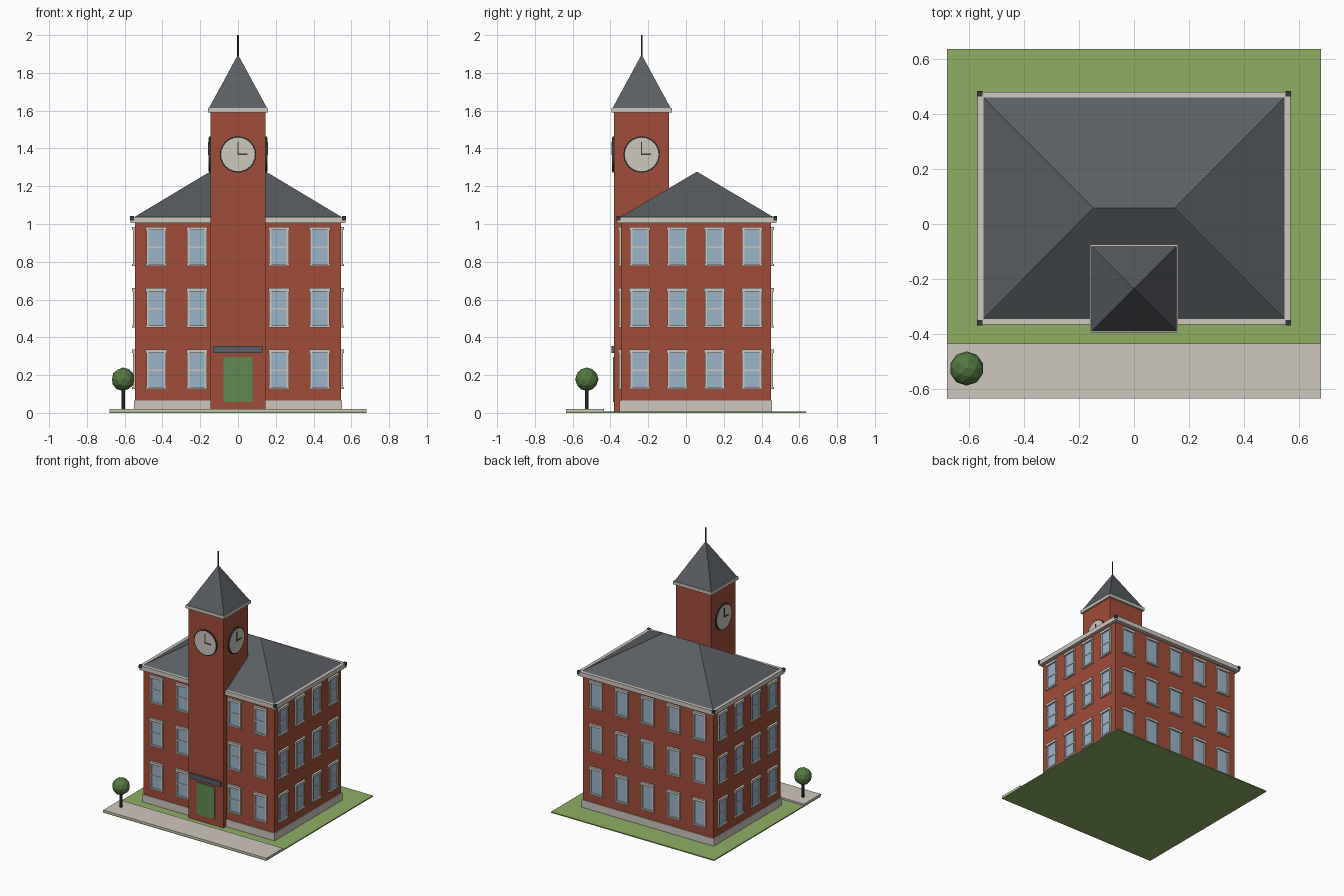
import bpy, bmesh, math
from mathutils import Matrix, Vector

if "Cube" in bpy.data.objects:
    bpy.data.objects.remove(bpy.data.objects["Cube"], do_unlink=True)


def material(name, srgb):
    col = [(c / 255 / 12.92) if c < 11 else ((c / 255 + 0.055) / 1.055) ** 2.4 for c in srgb] + [1]
    m = bpy.data.materials.new(name)
    m.use_nodes = True
    m.diffuse_color = col
    m.node_tree.nodes["Principled BSDF"].inputs["Base Color"].default_value = col
    return m


BRICK = material("brick red", (160, 77, 56))
STONE = material("pale stone", (206, 199, 190))
SLATE = material("slate grey", (90, 95, 100))
GLASS = material("window blue", (154, 180, 200))
GRASS = material("grass green", (142, 175, 99))
DOOR = material("door green", (98, 138, 82))
LEAF = material("leaf green", (84, 122, 64))
DARK = material("dark metal", (52, 58, 58))


def finish(bm, name, mat):
    mesh = bpy.data.meshes.new(name)
    bmesh.ops.recalc_face_normals(bm, faces=bm.faces)
    bm.to_mesh(mesh)
    bm.free()
    mesh.materials.append(mat)
    obj = bpy.data.objects.new(name, mesh)
    bpy.context.collection.objects.link(obj)
    return obj


def add_box(bm, x, y, z, frame=Matrix()):
    """Box from three (low, high) ranges."""
    centre = Vector([(r[0] + r[1]) / 2 for r in (x, y, z)])
    size = [r[1] - r[0] for r in (x, y, z)]
    bmesh.ops.create_cube(bm, size=1, matrix=frame @ Matrix.Translation(centre) @ Matrix.Diagonal(size + [1]))


def box(name, mat, x, y, z, frame=Matrix()):
    bm = bmesh.new()
    add_box(bm, x, y, z, frame)
    return finish(bm, name, mat)


def hull(name, mat, points):
    bm = bmesh.new()
    for p in points:
        bm.verts.new(p)
    bmesh.ops.convex_hull(bm, input=bm.verts)
    bmesh.ops.dissolve_limit(bm, angle_limit=0.01, verts=bm.verts, edges=bm.edges)
    return finish(bm, name, mat)


def cylinder(name, mat, r, depth, sides, frame):
    bm = bmesh.new()
    bmesh.ops.create_cone(bm, cap_ends=True, segments=sides, radius1=r, radius2=r, depth=depth, matrix=frame)
    return finish(bm, name, mat)


def wall_frame(x, y, turn):
    """Local frame whose -y points out of the wall."""
    return Matrix.Translation((x, y, 0)) @ Matrix.Rotation(math.radians(turn), 4, 'Z')


# Ground
box("lawn", GRASS, (-.68, .68), (-.634, .636), (0, .008))
box("pavement", STONE, (-.68, .68), (-.634, -.435), (.008, .02))

# Main block
W, FRONT, BACK = .545, -.345, .45
MID = (FRONT + BACK) / 2
box("plinth", STONE, (-W - .006, W + .006), (FRONT - .006, BACK + .006), (.008, .065))
box("main_walls", BRICK, (-W, W), (FRONT, BACK), (.06, 1.01))
box("main_cornice", STONE, (-.568, .568), (-.365, .48), (1.005, 1.038))
hull("main_roof", SLATE,
     [(x, y, 1.038) for x in (-.547, .547) for y in (-.345, .46)] + [(x, .058, 1.277) for x in (-.148, .148)])
bm = bmesh.new()
for x in (-.561, .561):
    for y in (-.358, .473):
        add_box(bm, (x - .01, x + .01), (y - .01, y + .01), (1.018, 1.042))
finish(bm, "gutter_corners", DARK)


# Windows: three storeys on every wall
def windows(side, frame, columns, bars):
    stone, glass = bmesh.new(), bmesh.new()
    for c in columns:
        for floor in range(3):
            z = .13 + .325 * floor
            add_box(glass, (c - .042, c + .042), (-.004, .01), (z + .008, z + .188), frame)
            add_box(stone, (c - .056, c + .056), (-.016, .01), (z - .003, z + .008), frame)
            add_box(stone, (c - .056, c + .056), (-.016, .01), (z + .187, z + .205), frame)
            for s in (-1, 1):
                mid = c + s * .046
                add_box(stone, (mid - .006, mid + .006), (-.010, .01), (z + .008, z + .187), frame)
            if bars:
                add_box(stone, (c - .041, c + .041), (-.008, .01), (z + .093, z + .101), frame)
    finish(stone, side + "_window_frames", STONE)
    finish(glass, side + "_window_panes", GLASS)


side_columns = [-.297, -.099, .099, .297]
windows("front", wall_frame(0, FRONT, 0), [-.433, -.217, .217, .433], True)
windows("left", wall_frame(W, MID, 90), side_columns, True)
windows("right", wall_frame(-W, MID, -90), side_columns, True)
windows("back", wall_frame(0, BACK, 180), [i * .216 for i in range(-2, 3)], False)

# Clock tower
T, TY = .146, -.235
box("tower_walls", BRICK, (-T, T), (TY - T, TY + T), (.008, 1.595))
box("tower_cornice", STONE, (-.16, .16), (TY - .16, TY + .16), (1.59, 1.613))
hull("tower_roof", SLATE,
     [(x, TY + y, 1.613) for x in (-.154, .154) for y in (-.154, .154)] + [(0, TY, 1.897)])
cylinder("spire", DARK, .004, .12, 8, Matrix.Translation((0, TY, 1.94)))

# Clocks on the front and both sides
for side, turn in (("front", 0), ("left", 90), ("right", -90)):
    frame = wall_frame(0, TY, turn) @ Matrix.Translation((0, -T, 1.368))
    flat = frame @ Matrix.Rotation(math.pi / 2, 4, 'X')
    cylinder(side + "_clock_rim", DARK, .096, .016, 24, flat)
    cylinder(side + "_clock_face", STONE, .089, .020, 24, flat)
    bm = bmesh.new()
    add_box(bm, (-.003, .003), (-.013, -.009), (-.003, .066), frame)
    add_box(bm, (-.003, .05), (-.013, -.009), (-.004, .004), frame)
    finish(bm, side + "_clock_hands", DARK)

# Entrance
box("door", DOOR, (-.077, .077), (TY - T - .006, TY - T + .01), (.058, .297))
box("sign_board", SLATE, (-.129, .129), (TY - T - .014, TY - T + .01), (.317, .354))

# Tree
spot = Matrix.Translation((-.608, -.525, 0))
cylinder("tree_trunk", DARK, .009, .13, 8, spot @ Matrix.Translation((0, 0, .08)))
bm = bmesh.new()
bmesh.ops.create_icosphere(bm, subdivisions=2, radius=.062, matrix=spot @ Matrix.Translation((0, 0, .178)))
finish(bm, "tree_crown", LEAF)
